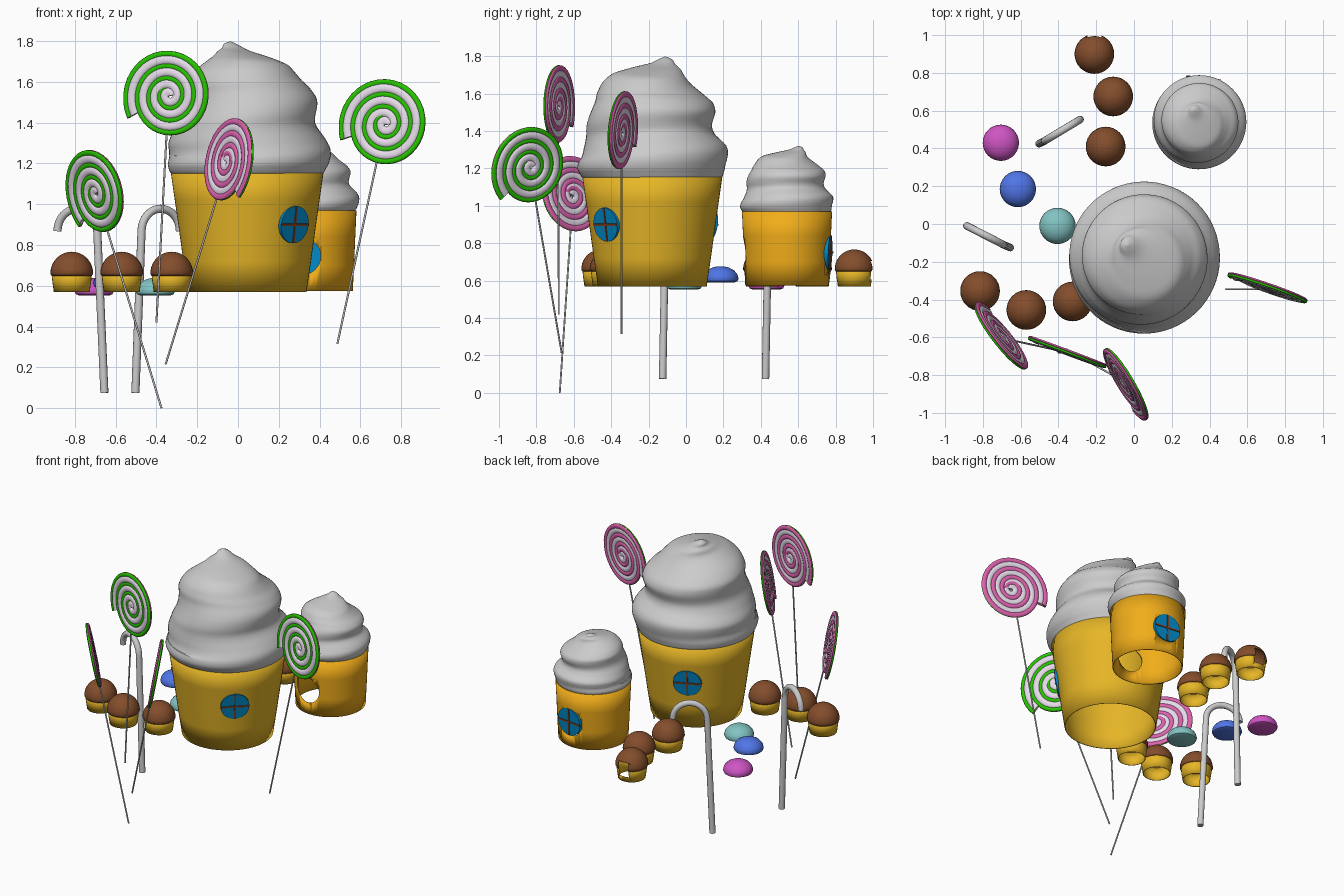
import bpy, bmesh, math
from math import sin, cos, pi, radians
from mathutils import Vector, Matrix

if "Cube" in bpy.data.objects:
    bpy.data.objects.remove(bpy.data.objects["Cube"])

def mat(name, *rgb):
    m = bpy.data.materials.new(name)
    m.diffuse_color = (*rgb, 1)
    m.use_nodes = True
    m.node_tree.nodes["Principled BSDF"].inputs["Base Color"].default_value = m.diffuse_color
    return m

YELLOW = mat("yellow_wafer", .80, .47, .02)
ORANGE = mat("orange_wafer", .88, .42, .01)
BROWN = mat("chocolate", .23, .075, .025)
BLUE = mat("window_glass", .0, .24, .55)
BAR = mat("window_bars", .20, .06, .02)
LILAC = mat("lilac_candy", .80, .72, .83)
GREEN = mat("green_candy", .02, .55, .0)
PINK = mat("pink_candy", .72, .12, .42)
MAGENTA = mat("magenta_gum", .62, .09, .55)
GUM_BLUE = mat("blue_gum", .08, .18, .80)
TEAL = mat("teal_gum", .22, .55, .54)

def finish(bm, name, material=None, angle=40, matrix=None):
    bmesh.ops.recalc_face_normals(bm, faces=bm.faces)
    me = bpy.data.meshes.new(name)
    bm.to_mesh(me)
    bm.free()
    ob = bpy.data.objects.new(name, me)
    bpy.context.collection.objects.link(ob)
    if material:
        me.materials.append(material)
    if matrix:
        ob.matrix_world = matrix
    bpy.ops.object.select_all(action='DESELECT')
    ob.select_set(True)
    bpy.context.view_layer.objects.active = ob
    bpy.ops.object.shade_smooth_by_angle(angle=radians(angle))
    return ob

def skin(rings, closed_ends=False):
    """Bridge a list of point rings into a tube."""
    bm = bmesh.new()
    vs = [[bm.verts.new(p) for p in ring] for ring in rings]
    n = len(vs[0])
    for a, b in zip(vs, vs[1:]):
        for i in range(n):
            bm.faces.new((a[i], a[(i + 1) % n], b[(i + 1) % n], b[i]))
    if closed_ends:
        bm.faces.new(vs[0])
        bm.faces.new(vs[-1])
    bmesh.ops.remove_doubles(bm, verts=bm.verts, dist=1e-5)
    return bm

def lathe(name, profile, loc, material=None, n=48):
    rings = [[(r * cos(2*pi*i/n), r * sin(2*pi*i/n), z) for i in range(n)] for r, z in profile]
    return finish(skin(rings), name, material, matrix=Matrix.Translation(loc))

def apply_mod(ob, kind, **props):
    m = ob.modifiers.new(kind, kind)
    for k, v in props.items():
        setattr(m, k, v)
    bpy.context.view_layer.objects.active = ob
    bpy.ops.object.modifier_apply(modifier=m.name)

def shell(ob, t=.006):
    apply_mod(ob, 'SOLIDIFY', thickness=t, offset=0)
    return ob

def cut(obs, cutter):
    cutter.hide_render = True
    for ob in obs:
        apply_mod(ob, 'BOOLEAN', object=cutter, operation='DIFFERENCE', solver='EXACT')
    bpy.data.objects.remove(cutter)

def cylinder(name, r, depth, matrix, material=None, n=40):
    bm = bmesh.new()
    bmesh.ops.create_cone(bm, cap_ends=True, segments=n, radius1=r, radius2=r, depth=depth)
    return finish(bm, name, material, matrix=matrix)

def box(name, size, matrix, material=None):
    bm = bmesh.new()
    bmesh.ops.create_cube(bm, size=1)
    bmesh.ops.scale(bm, vec=size, verts=bm.verts)
    return finish(bm, name, material, matrix=matrix)

# Whipped topping: envelope profile with a helical swell and a curled tip
ENV = [(0, -.01), (.355, -.01), (.378, .01), (.395, .05), (.397, .11), (.382, .17), (.345, .235),
       (.332, .30), (.327, .37), (.312, .43), (.262, .49), (.195, .55), (.125, .59),
       (.065, .615), (.035, .64), (0, .655)]

def topping(name, loc, s, sz, spin):
    n, sub, rings = 64, 4, []
    for (r0, z0), (r1, z1) in zip(ENV, ENV[1:]):
        for k in range(sub):
            f = k / sub
            r, z = r0 + (r1 - r0) * f, z0 + (z1 - z0) * f
            rings.append((r, z))
    rings.append(ENV[-1])
    pts = []
    for r, z in rings:
        fade = max(0, min(1, z / .1)) * min(1, r / .2)
        t = max(0, min(1, (z - .54) / .11))
        lean = t * t * (3 - 2 * t)
        ring = []
        for i in range(n):
            a = 2 * pi * i / n
            rr = r + .016 * fade * cos(2*pi*(z - .09) / .25 - a)
            zz = z + .022 * fade * sin(a + 7 * z) * (z > .1)
            ring.append((rr * cos(a) - .08 * lean, rr * sin(a) + .07 * lean, zz))
        pts.append(ring)
    m = Matrix.Translation(loc) @ Matrix.Rotation(spin, 4, 'Z') @ Matrix.Diagonal((s, s, sz, 1))
    ob = finish(skin(pts), name, angle=70, matrix=m)
    apply_mod(ob, 'SMOOTH', factor=.5, iterations=3)

# Round window with crossed bars; local z points out of the wall
def window(name, c, r_wall, ang, z, r, tilt):
    a = radians(ang)
    p = (c[0] + r_wall * cos(a), c[1] + r_wall * sin(a), z)
    m = (Matrix.Translation(p) @ Matrix.Rotation(a, 4, 'Z')
         @ Matrix.Rotation(pi / 2 + radians(tilt), 4, 'Y'))
    cylinder(name + "_glass", r, .026, m @ Matrix.Translation((0, 0, -.008)), BLUE)
    up = m @ Matrix.Translation((0, 0, .004))
    box(name + "_bar_vertical", (2 * r * .97, .011, .012), up, BAR)
    box(name + "_bar_horizontal", (.011, 2 * r * .97, .012), up, BAR)

# Large cupcake house
BIG = (.045, -.18)
shell(lathe("large_cup", [(.288, .57), (.31, .72), (.332, .88), (.352, 1.02), (.372, 1.16)],
            (*BIG, 0), YELLOW, 64))
topping("large_topping", (*BIG, 1.145), 1, 1, 0)
window("large_front_window", BIG, .338, -47, .90, .092, 8)
window("large_back_window", BIG, .338, 115, .90, .092, 8)

# Small cupcake house, with an open round doorway opposite its window
SMALL = (.34, .54)
cup = shell(lathe("small_cup", [(.220, .575), (.226, .70), (.232, .84), (.238, .97)],
                  (*SMALL, 0), ORANGE, 64))
axis = Matrix.Rotation(radians(83), 4, 'Z') @ Matrix.Rotation(pi / 2, 4, 'Y')
cut([cup], cylinder("doorway_cutter", .092, .8, Matrix.Translation((*SMALL, .745)) @ axis))
window("small_window", SMALL, .228, 83, .75, .094, 2)
topping("small_topping", (*SMALL, .958), .62, .555, -.5)

# Mini chocolate cupcakes in two rows
MINI = [(-.815, -.355), (-.57, -.455), (-.325, -.41), (-.15, .41), (-.11, .675), (-.21, .90)]
for i, (x, y) in enumerate(MINI):
    base = shell(lathe(f"mini_cup_{i}", [(.086, .57), (.093, .62), (.098, .668)], (x, y, 0), YELLOW, 32), .004)
    dome = [(.103 * cos(a), .66 + .105 * sin(a)) for a in [pi / 2 * k / 10 for k in range(11)]]
    top = shell(lathe(f"mini_chocolate_{i}", [(.097, .65)] + dome, (x, y, 0), BROWN, 32), .004)
# doorway in the last one
cut([base, top], box("mini_door_cutter", (.075, .1, .1), Matrix.Translation((-.21, .985, .655))))

# Gumdrops
GUM = [(0, 0), (.075, 0), (.09, .006), (.096, .02), (.09, .042), (.072, .064), (.045, .079), (.02, .085), (0, .086)]
for name, x, y, z, m in [("magenta", -.705, .43, .553, MAGENTA), ("blue", -.615, .185, .591, GUM_BLUE),
                         ("teal", -.405, -.01, .553, TEAL)]:
    lathe(name + "_gumdrop", GUM, (x, y, z), m, 32)

# Candy canes: leaning stem and half-circle hook
def cane(name, foot, neck, end):
    a, b = Vector((*neck, .868)), Vector((*end, .868))
    mid, half = (a + b) / 2, (a - b) / 2
    pts = [Vector((*foot, .075))]
    pts += [mid + half * cos(pi*k/16) + Vector((0, 0, half.length * sin(pi*k/16))) for k in range(17)]
    cu = bpy.data.curves.new(name, 'CURVE')
    cu.dimensions = '3D'
    cu.bevel_depth, cu.bevel_resolution, cu.use_fill_caps = .02, 4, True
    sp = cu.splines.new('POLY')
    sp.points.add(len(pts) - 1)
    for p, v in zip(sp.points, pts):
        p.co = (*v, 1)
    bpy.context.collection.objects.link(bpy.data.objects.new(name, cu))

cane("front_candy_cane", (-.655, -.125), (-.69, -.11), (-.885, -.01))
cane("back_candy_cane", (-.503, .425), (-.473, .44), (-.285, .553))

# Lollipops: interleaved spiral ropes; local z is the lilac side, y runs along the stick
PITCH, TURNS = .06, 3

def rope(name, shift, n_off, w, h, material, matrix):
    end = TURNS * 2 * pi + radians(210)
    steps, rings = 130, []
    for i in range(steps + 1):
        t = .25 + (end - .25) * i / steps
        r = max(.0, PITCH * (t / (2 * pi) - .62)) + shift + .02
        ring = []
        for k in range(10):
            q = 2 * pi * k / 10
            u = r + w * cos(q)
            ring.append((u * cos(t), u * sin(t), n_off + h * sin(q)))
        rings.append(ring)
    finish(skin(rings, True), name, material, 60, matrix)

def lollipop(name, centre, foot, normal):
    c, f = Vector(centre), Vector(foot)
    y = (c - f).normalized()
    z = Vector(normal)
    z = (z - y * z.dot(y)).normalized()
    m = Matrix((y.cross(z), y, z)).transposed().to_4x4()
    m.translation = c
    rope(name + "_lilac_rope", 0, 0, .0235, .014, LILAC, m)
    rope(name + "_green_rope", .03, .002, .014, .008, GREEN, m)
    rope(name + "_pink_rope", .028, -.006, .016, .0085, PINK, m)
    top = c - y * .17
    stick = Matrix((y.cross(z), z * -1, y)).transposed().to_4x4()
    stick.translation = (top + f) / 2
    cylinder(name + "_stick", .005, (top - f).length, stick, None, 10)

lollipop("tall_lollipop", (-.34, -.685, 1.53), (-.40, -.68, .42), (-.35, -.936, 0))
lollipop("right_lollipop", (.72, -.345, 1.39), (.487, -.345, .315), (-.34, -.94, 0))
lollipop("front_lollipop", (-.05, -.835, 1.205), (-.355, -.665, .215), (.86, .51, -.18))
lollipop("left_lollipop", (-.695, -.605, 1.05), (-.375, -.675, 0), (-.788, -.616, -.2))
